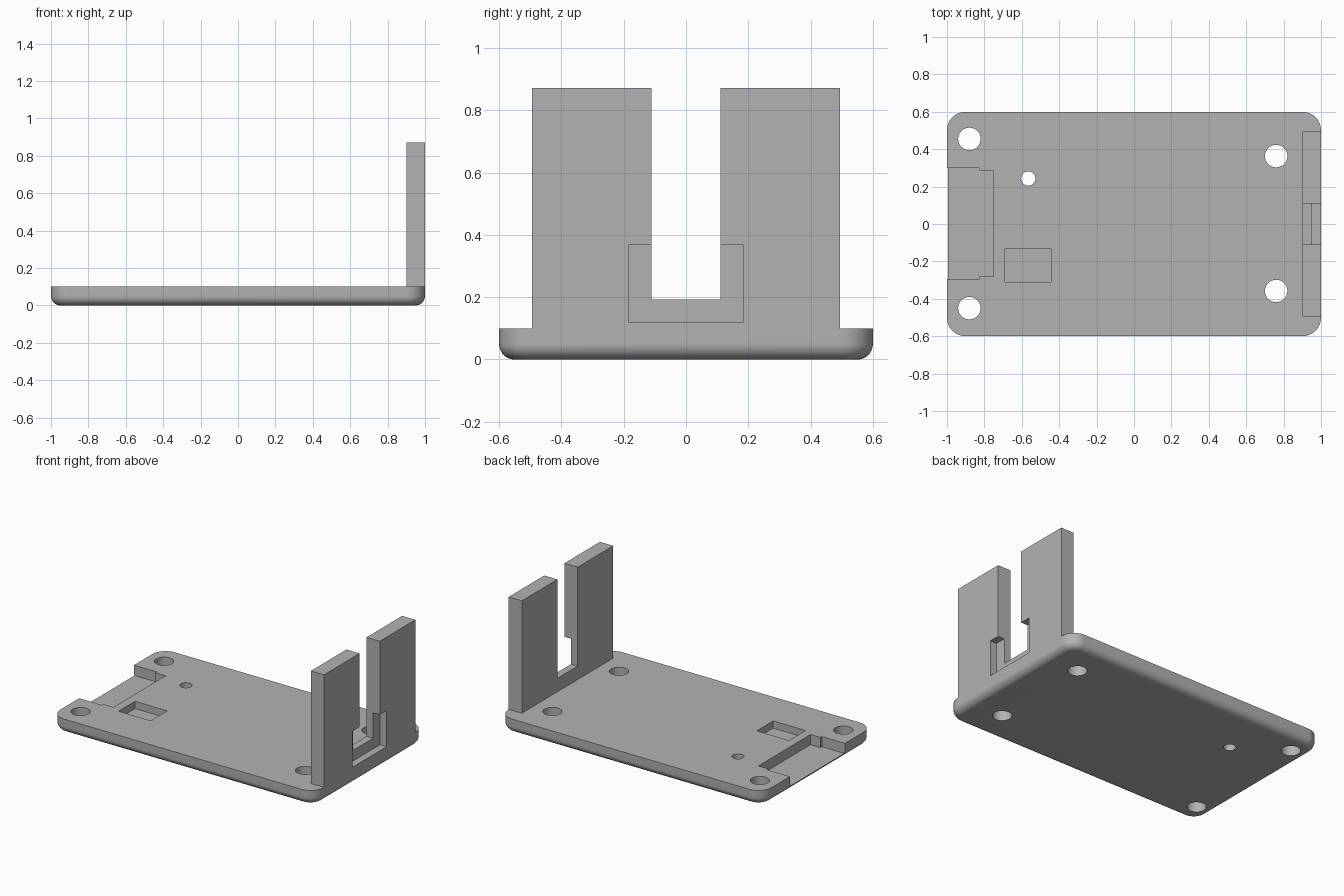
import bpy, bmesh, math

if "Cube" in bpy.data.objects:
    bpy.data.objects.remove(bpy.data.objects["Cube"], do_unlink=True)

grey = bpy.data.materials.new("plain_grey")
grey.use_nodes = True
colour = (0.45, 0.45, 0.45, 1)
grey.diffuse_color = colour
grey.node_tree.nodes["Principled BSDF"].inputs["Base Color"].default_value = colour


def make_object(name, bm):
    bmesh.ops.recalc_face_normals(bm, faces=bm.faces)
    mesh = bpy.data.meshes.new(name)
    bm.to_mesh(mesh)
    bm.free()
    mesh.materials.append(grey)
    obj = bpy.data.objects.new(name, mesh)
    bpy.context.collection.objects.link(obj)
    return obj


def prism(name, points, offset):
    """Extrude a flat outline along an offset vector."""
    bm = bmesh.new()
    face = bm.faces.new([bm.verts.new(p) for p in points])
    new = bmesh.ops.extrude_face_region(bm, geom=[face])["geom"]
    verts = [v for v in new if isinstance(v, bmesh.types.BMVert)]
    bmesh.ops.translate(bm, verts=verts, vec=offset)
    return make_object(name, bm)


def box(name, x0, x1, y0, y1, z0, z1):
    return prism(name, [(x0, y0, z0), (x1, y0, z0), (x1, y1, z0), (x0, y1, z0)], (0, 0, z1 - z0))


def cylinder(name, x, y, radius, sides=48):
    angles = [2 * math.pi * i / sides for i in range(sides)]
    ring = [(x + radius * math.cos(a), y + radius * math.sin(a), -0.1) for a in angles]
    return prism(name, ring, (0, 0, 0.4))


def rounded_ring(bm, inset, z, half_x=1.0, half_y=0.6, radius=0.1, steps=12):
    ring = []
    for corner, (sx, sy) in enumerate([(1, 1), (-1, 1), (-1, -1), (1, -1)]):
        for i in range(steps + 1):
            a = math.pi / 2 * (corner + i / steps)
            r = radius - inset
            ring.append(bm.verts.new((sx * (half_x - radius) + r * math.cos(a),
                                      sy * (half_y - radius) + r * math.sin(a), z)))
    return ring


def combine(target, other, operation):
    mod = target.modifiers.new(operation.lower(), "BOOLEAN")
    mod.operation = operation
    mod.solver = "EXACT"
    mod.object = other
    bpy.context.view_layer.objects.active = target
    bpy.ops.object.modifier_apply(modifier=mod.name)
    bpy.data.objects.remove(other, do_unlink=True)


# Base plate: rounded corners and a rounded lower edge
bm = bmesh.new()
fillet, steps = 0.05, 10
rings = []
for i in range(steps + 1):
    a = math.pi / 2 * i / steps
    rings.append(rounded_ring(bm, fillet * (1 - math.sin(a)), fillet * (1 - math.cos(a))))
rings.append(rounded_ring(bm, 0, 0.1))
for low, high in zip(rings, rings[1:]):
    for i in range(len(low)):
        j = (i + 1) % len(low)
        bm.faces.new((low[i], low[j], high[j], high[i]))
bm.faces.new(rings[0])
bm.faces.new(rings[-1])
plate = make_object("base_plate_with_end_wall", bm)

# End wall with a tall open slot, flush with the end of the plate
half = [(0.11, 0.193), (0.11, 0.872), (0.495, 0.872), (0.495, 0.07)]
outline = half + [(-y, z) for y, z in reversed(half)]
wall = prism("end_wall", [(0.9, y, z) for y, z in outline], (0.1, 0, 0))
combine(plate, wall, "UNION")

# Recess around the slot on the outer face
combine(plate, box("slot_recess", 0.95, 1.1, -0.185, 0.185, 0.12, 0.367), "DIFFERENCE")

# Stepped pocket open at the far end, and a small rectangular pocket
step_outline = [(-1.1, -0.295), (-0.825, -0.295), (-0.825, -0.28), (-0.75, -0.28),
                (-0.75, 0.285), (-0.825, 0.285), (-0.825, 0.3), (-1.1, 0.3)]
pocket = prism("end_pocket", [(x, y, 0.03) for x, y in step_outline], (0, 0, 0.2))
combine(plate, pocket, "DIFFERENCE")
combine(plate, box("small_pocket", -0.69, -0.445, -0.31, -0.132, 0.05, 0.2), "DIFFERENCE")

# Mounting holes and one small pin hole
for x, y, r in [(-0.88, 0.455, 0.06), (-0.88, -0.45, 0.06),
                (0.76, 0.363, 0.06), (0.76, -0.358, 0.06), (-0.565, 0.243, 0.038)]:
    combine(plate, cylinder("hole", x, y, r), "DIFFERENCE")

bpy.ops.object.select_all(action="DESELECT")
plate.select_set(True)
bpy.context.view_layer.objects.active = plate
bpy.ops.object.shade_smooth_by_angle(angle=math.radians(30))
